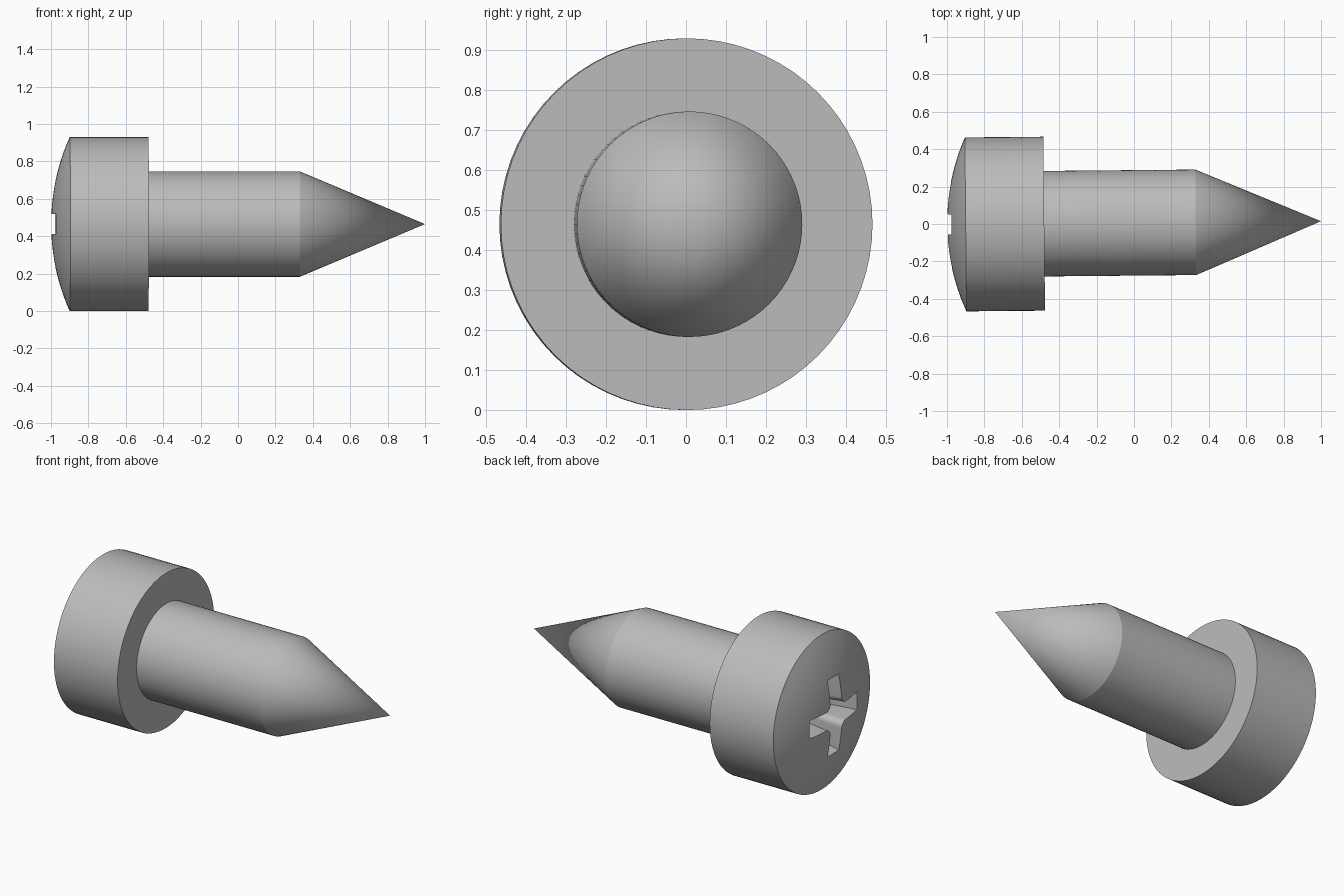
import bpy, bmesh, math
from mathutils import Matrix, Vector

cube = bpy.data.objects.get("Cube")
if cube:
    bpy.data.objects.remove(cube, do_unlink=True)

RADIUS = 0.465        # head radius, also the height of the axis
SEGMENTS = 72

metal = bpy.data.materials.new("grey metal")
metal.use_nodes = True
grey = (0.5, 0.5, 0.5, 1)
metal.diffuse_color = grey
metal.node_tree.nodes["Principled BSDF"].inputs["Base Color"].default_value = grey


def add_object(name, bm):
    bmesh.ops.recalc_face_normals(bm, faces=bm.faces)
    mesh = bpy.data.meshes.new(name)
    bm.to_mesh(mesh)
    bm.free()
    mesh.materials.append(metal)
    obj = bpy.data.objects.new(name, mesh)
    bpy.context.collection.objects.link(obj)
    return obj


def revolve(name, profile):
    """Spin (x, radius) points around the x axis."""
    bm = bmesh.new()
    verts = [bm.verts.new((x, 0, r)) for x, r in profile]
    edges = [bm.edges.new(pair) for pair in zip(verts, verts[1:])]
    bmesh.ops.spin(bm, geom=verts + edges, cent=(0, 0, 0), axis=(1, 0, 0),
                   angle=math.tau, steps=SEGMENTS, use_duplicate=False)
    bmesh.ops.remove_doubles(bm, verts=bm.verts, dist=1e-4)
    return add_object(name, bm)


def cross_outline(reach, half_width, fillet):
    """Cross with rounded inner corners, as (y, z) points."""
    corner = half_width + fillet
    quarter = [Vector((reach, half_width))]
    for i in range(7):
        a = math.radians(270 - 15 * i)
        quarter.append(Vector((corner + fillet * math.cos(a),
                               corner + fillet * math.sin(a))))
    quarter.append(Vector((half_width, reach)))
    return [Matrix.Rotation(k * math.pi / 2, 2) @ p for k in range(4) for p in quarter]


# Screw: domed head, straight shaft and pointed tip
sag = 0.1
dome_radius = (RADIUS ** 2 + sag ** 2) / (2 * sag)
dome_angle = math.asin(RADIUS / dome_radius)
profile = [(-1 + dome_radius * (1 - math.cos(dome_angle * i / 12)),
            dome_radius * math.sin(dome_angle * i / 12)) for i in range(13)]
profile += [(-0.48, RADIUS), (-0.48, 0.282), (0.33, 0.282), (1.0, 0)]
screw = revolve("screw", profile)

# Tapered cross recess cut into the head
bm = bmesh.new()
outline = cross_outline(0.23, 0.054, 0.04)
rings = [[bm.verts.new((x, p.x * s, p.y * s)) for p in outline]
         for x, s in ((-1.05, 1.0), (-0.98, 1.0), (-0.78, 0.75))]
for near, far in zip(rings, rings[1:]):
    for i in range(len(outline)):
        bm.faces.new((near[i - 1], near[i], far[i], far[i - 1]))
bm.faces.new(rings[0])
bm.faces.new(rings[-1])
cutter = add_object("recess_cutter", bm)
cutter.hide_render = True

cut = screw.modifiers.new("cross_recess", 'BOOLEAN')
cut.operation = 'DIFFERENCE'
cut.solver = 'EXACT'
cut.object = cutter
bpy.context.view_layer.objects.active = screw
screw.select_set(True)
bpy.ops.object.modifier_apply(modifier=cut.name)
bpy.data.objects.remove(cutter, do_unlink=True)

# Smooth round surfaces, crisp rims
bpy.ops.object.select_all(action='DESELECT')
screw.select_set(True)
bpy.ops.object.shade_smooth_by_angle(angle=math.radians(20))

# Rest on the ground with a very slight turn
screw.rotation_euler.z = 0.009
screw.location = (0, 0.006, RADIUS)
